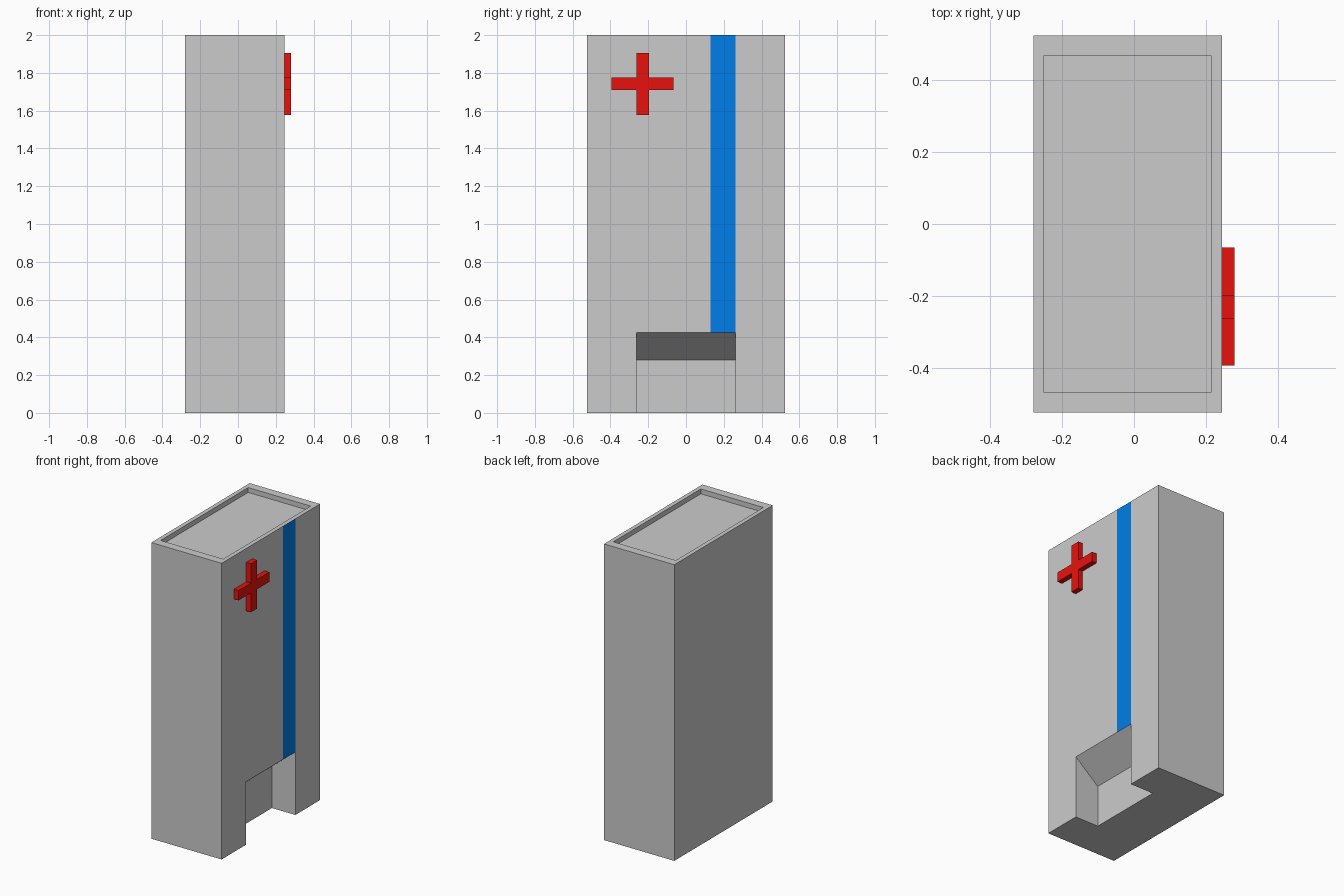
import bpy, bmesh
from mathutils import Vector, Matrix

if "Cube" in bpy.data.objects:
    bpy.data.objects.remove(bpy.data.objects["Cube"])

X0, X1, HALF_Y, H = -0.28, 0.245, 0.525, 2.0
NOTCH_Y = 0.262


def material(name, rgb):
    m = bpy.data.materials.new(name)
    m.diffuse_color = (*rgb, 1)
    m.use_nodes = True
    m.node_tree.nodes["Principled BSDF"].inputs["Base Color"].default_value = m.diffuse_color
    return m


def add_object(name, bm, mats=()):
    bmesh.ops.recalc_face_normals(bm, faces=bm.faces)
    mesh = bpy.data.meshes.new(name)
    bm.to_mesh(mesh)
    bm.free()
    for m in mats:
        mesh.materials.append(m)
    ob = bpy.data.objects.new(name, mesh)
    bpy.context.collection.objects.link(ob)
    return ob


def prism(name, profile, offset, mats=()):
    """Extrude a closed 3D profile along an offset vector."""
    bm = bmesh.new()
    a = [bm.verts.new(p) for p in profile]
    b = [bm.verts.new(Vector(p) + Vector(offset)) for p in profile]
    bm.faces.new(a)
    bm.faces.new(b[::-1])
    for i in range(len(a)):
        j = (i + 1) % len(a)
        bm.faces.new((a[i], a[j], b[j], b[i]))
    return add_object(name, bm, mats)


def face_towards(bm, direction):
    bm.normal_update()
    return max(bm.faces, key=lambda f: f.normal.dot(Vector(direction)))


grey = material("grey", (0.8, 0.8, 0.8))
blue = material("blue", (0.0, 0.21, 0.8))
red = material("red", (0.8, 0.006, 0.004))

# Casing block
cx = (X0 + X1) / 2
bm = bmesh.new()
bmesh.ops.create_cube(bm, size=1, matrix=Matrix.Translation((cx, 0, H / 2))
                      @ Matrix.Diagonal((X1 - X0, 2 * HALF_Y, H, 1)))

# Shallow tray in the top
top = face_towards(bm, (0, 0, 1))
top = bmesh.ops.extrude_discrete_faces(bm, faces=[top])["faces"][0]
bmesh.ops.scale(bm, vec=(0.89, 0.89, 1), verts=top.verts,
                space=Matrix.Translation((-cx, 0, -H)))
top = bmesh.ops.extrude_discrete_faces(bm, faces=[top])["faces"][0]
bmesh.ops.translate(bm, vec=(0, 0, -0.033), verts=top.verts)


# Blue stripe, flush in the right side
def right_faces():
    return [f for f in bm.faces if all(abs(v.co.x - X1) < 1e-5 for v in f.verts)]


for y in (0.13, NOTCH_Y):
    faces = right_faces()
    geom = set(faces)
    for f in faces:
        geom.update(f.edges, f.verts)
    bmesh.ops.bisect_plane(bm, geom=list(geom), plane_co=(0, y, 0), plane_no=(0, 1, 0))
for f in right_faces():
    if 0.13 < f.calc_center_median().y < NOTCH_Y:
        f.material_index = 1
body = add_object("casing", bm, (grey, blue))

# Dispensing notch with a sloped roof
profile = [(0.07, -0.1), (X1 + 0.1, -0.1), (X1 + 0.1, 0.425 + 0.1 * 0.145 / 0.175),
           (0.07, 0.28)]
cutter = prism("notch_cutter", [(x, -NOTCH_Y, z) for x, z in profile],
               (0, 2 * NOTCH_Y, 0), (grey,))
cutter.hide_render = True
mod = body.modifiers.new("notch", 'BOOLEAN')
mod.operation, mod.solver, mod.object = 'DIFFERENCE', 'EXACT', cutter
bpy.context.view_layer.objects.active = body
bpy.ops.object.modifier_apply(modifier=mod.name)
bpy.data.objects.remove(cutter)

# Raised red cross
a, w = 0.164, 0.033
plus = [(-w, -a), (w, -a), (w, -w), (a, -w), (a, w), (w, w),
        (w, a), (-w, a), (-w, w), (-a, w), (-a, -w), (-w, -w)]
prism("cross", [(X1, -0.23 + y, 1.742 + z) for y, z in plus], (0.035, 0, 0), (red,))
